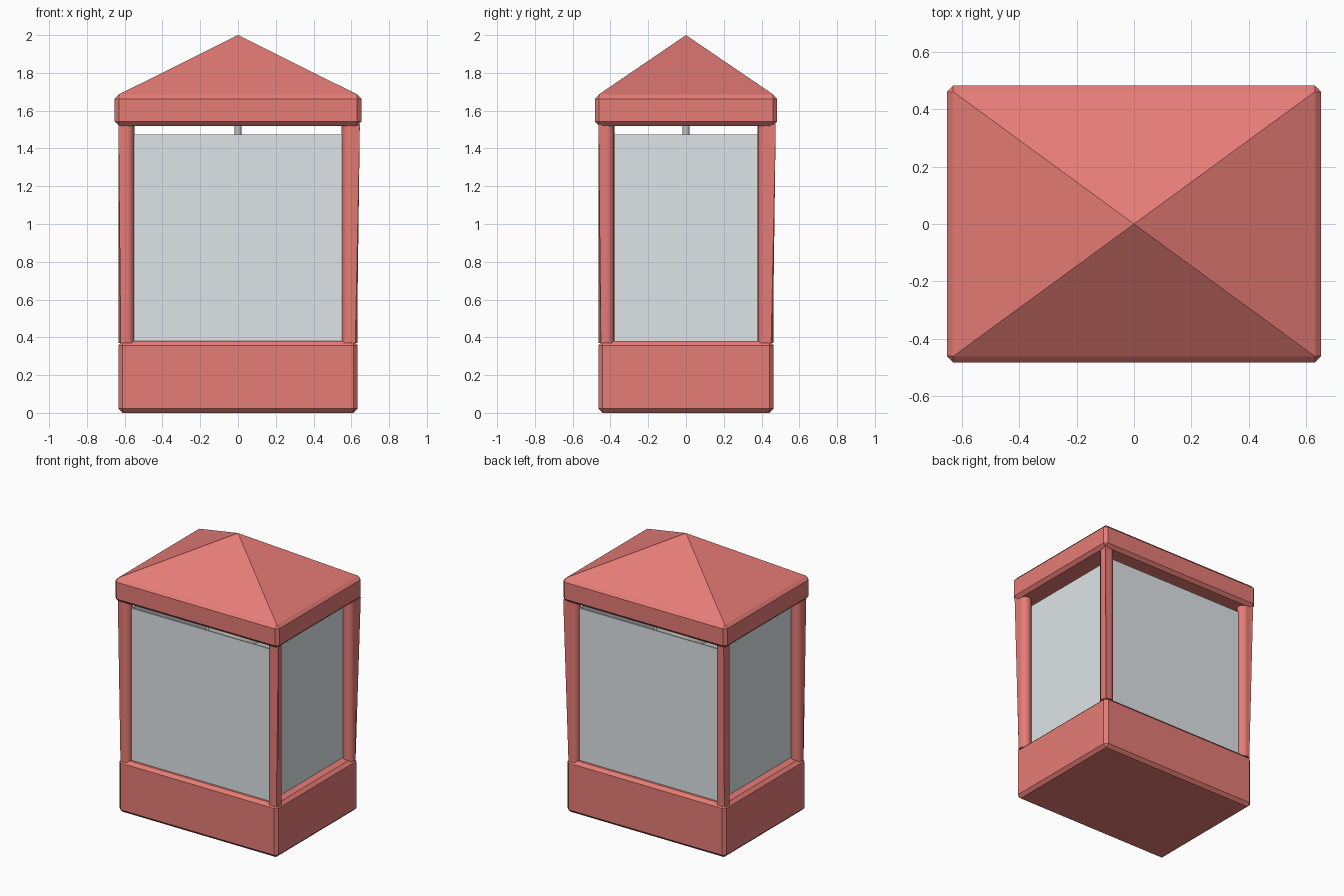
import bpy
import bmesh
from mathutils import Vector

cube = bpy.data.objects.get("Cube")
if cube:
    bpy.data.objects.remove(cube, do_unlink=True)


def material(name, rgb):
    mat = bpy.data.materials.new(name)
    mat.use_nodes = True
    mat.diffuse_color = (*rgb, 1)
    mat.node_tree.nodes["Principled BSDF"].inputs["Base Color"].default_value = (*rgb, 1)
    return mat


red = material("coral_red", (0.79, 0.2, 0.18))
glass = material("pale_glass", (0.75, 0.8, 0.82))
metal = material("grey_metal", (0.5, 0.54, 0.56))
cream = material("lamp_cream", (0.9, 0.88, 0.84))


def finish(name, bm, mat, smooth=False):
    mesh = bpy.data.meshes.new(name)
    bmesh.ops.recalc_face_normals(bm, faces=bm.faces)
    bm.to_mesh(mesh)
    bm.free()
    mesh.materials.append(mat)
    obj = bpy.data.objects.new(name, mesh)
    bpy.context.collection.objects.link(obj)
    if smooth:
        bpy.ops.object.select_all(action="DESELECT")
        obj.select_set(True)
        bpy.context.view_layer.objects.active = obj
        bpy.ops.object.shade_smooth_by_angle()
    return obj


def box(name, low, high, mat, chamfer=0):
    """Box between two corners, with optional chamfered edges."""
    low, high = Vector(low), Vector(high)
    bm = bmesh.new()
    bmesh.ops.create_cube(bm, size=1)
    for v in bm.verts:
        v.co = (low + high) / 2 + v.co * (high - low)
    if chamfer:
        bmesh.ops.bevel(bm, geom=bm.edges[:], offset=chamfer, segments=1, affect="EDGES")
    return finish(name, bm, mat)


def cylinder(radius, low, high, x=0, y=0):
    bm = bmesh.new()
    bmesh.ops.create_cone(bm, cap_ends=True, segments=16, radius1=radius, radius2=radius,
                          depth=high - low)
    bmesh.ops.translate(bm, verts=bm.verts, vec=(x, y, (low + high) / 2))
    return bm


# Base block and roof slab
box("base", (-0.633, -0.463, 0), (0.633, 0.463, 0.38), red, 0.022)
box("roof_slab", (-0.653, -0.483, 1.52), (0.653, 0.483, 1.685), red, 0.022)

# Pyramid roof
bm = bmesh.new()
rim = [bm.verts.new((sx * 0.633, sy * 0.463, 1.685)) for sx, sy in
       ((-1, -1), (1, -1), (1, 1), (-1, 1))]
apex = bm.verts.new((0, 0, 2))
bm.faces.new(rim)
for i in range(4):
    bm.faces.new((rim[i], rim[(i + 1) % 4], apex))
finish("roof_pyramid", bm, red)

# Round corner posts, each drawn out to the corner at its top
for sx, side in ((-1, "right"), (1, "left")):
    for sy, end in ((-1, "front"), (1, "back")):
        bm = cylinder(0.042, 0.37, 1.53, sx * 0.591, sy * 0.421)
        corner = Vector((0.645 if sx > 0 else -0.633, 0.475 if sy > 0 else -0.463, 1.53))
        tip = min(bm.verts, key=lambda v: (v.co - corner).length)
        tip.co = corner
        finish(f"{end}_{side}_post", bm, red, True)

# Glass panes, the end ones set deeper between the posts
for s, end, side in ((-1, "front", "right"), (1, "back", "left")):
    box(f"{end}_pane", (-0.56, s * 0.42 - 0.005, 0.375), (0.56, s * 0.42 + 0.005, 1.475), glass)
    box(f"{side}_pane", (s * 0.55 - 0.005, -0.42, 0.375), (s * 0.55 + 0.005, 0.42, 1.475), glass)

# Hanging rod and lamp shade
finish("hanging_rod", cylinder(0.019, 1.34, 1.54), metal, True)
finish("lamp_shade", cylinder(0.2, 1.28, 1.43), cream, True)
